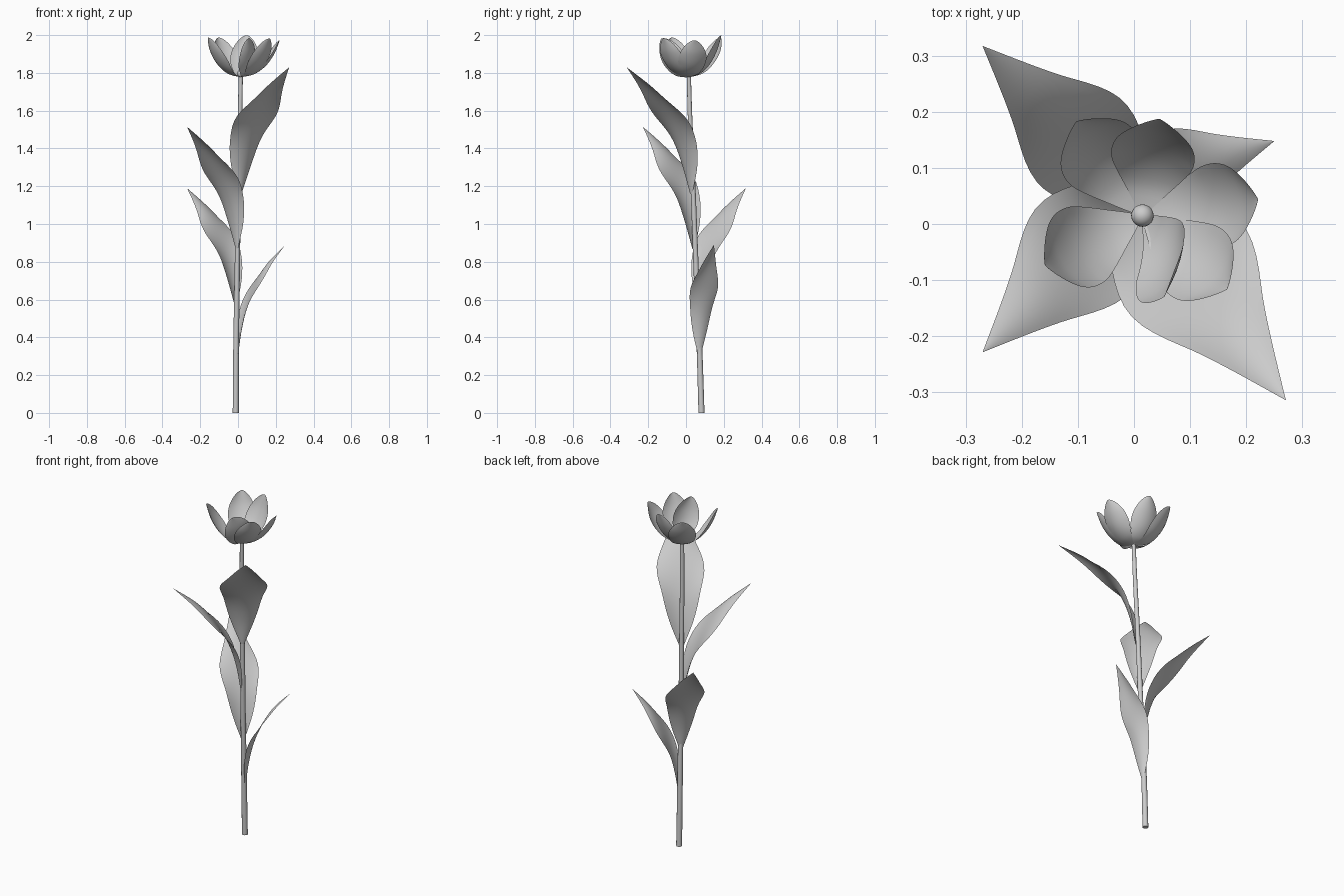
import bpy, bmesh, math
from mathutils import Vector, Matrix

if "Cube" in bpy.data.objects:
    bpy.data.objects.remove(bpy.data.objects["Cube"])


def spline(pts, t):
    """Catmull-Rom sample of a list of tuples, t in 0..1"""
    n = len(pts) - 1
    i = min(int(t * n), n - 1)
    f = t * n - i
    p1, p2 = Vector(pts[i]), Vector(pts[i + 1])
    p0 = Vector(pts[i - 1]) if i > 0 else 2 * p1 - p2
    p3 = Vector(pts[i + 2]) if i + 2 <= n else 2 * p2 - p1
    return 0.5 * (2 * p1 + (p2 - p0) * f + (2 * p0 - 5 * p1 + 4 * p2 - p3) * f * f
                  + (3 * p1 - p0 - 3 * p2 + p3) * f ** 3)


def finish(name, bm):
    me = bpy.data.meshes.new(name)
    bm.to_mesh(me)
    bm.free()
    for p in me.polygons:
        p.use_smooth = True
    ob = bpy.data.objects.new(name, me)
    bpy.context.collection.objects.link(ob)
    return ob


def blade(name, origin, azimuth, spine, width, cup, roll=0.0, rows=32, cols=12):
    """Curved thin sheet; spine holds (radius, height), width(t) is the half width"""
    tip = Vector((spine[-1][0], 0, spine[-1][1]))
    turn = (Matrix.Rotation(math.radians(azimuth), 3, 'Z')
            @ Matrix.Rotation(math.radians(roll), 3, tip))
    bm = bmesh.new()
    grid = []
    for i in range(rows + 1):
        t = math.sin(i / rows * math.pi / 2)  # denser rows near the tip
        p = spline(spine, t)
        d = (spline(spine, min(t + .01, 1)) - spline(spine, max(t - .01, 0))).normalized()
        normal = Vector((-d.y, 0, d.x))
        w = max(width(t), 0.0)
        row = []
        for j in range(cols + 1):
            s = 2 * j / cols - 1
            v = Vector((p.x, s * w, p.y)) + normal * (cup(t) * w * s * s)
            row.append(bm.verts.new(turn @ v + Vector(origin)))
        grid.append(row)
    for a, b in zip(grid, grid[1:]):
        for j in range(cols):
            bm.faces.new((a[j], a[j + 1], b[j + 1], b[j]))
    bmesh.ops.remove_doubles(bm, verts=bm.verts, dist=1e-5)
    return finish(name, bm)


# Stem: slightly leaning tapered tube
stem_path = [(-.012, .082, 0), (-.010, .071, .35), (-.004, .054, .75),
             (.003, .037, 1.2), (.010, .022, 1.55), (.015, .015, 1.79)]
bm = bmesh.new()
rings = []
for i in range(25):
    t = i / 24
    c = spline(stem_path, t)
    r = .016 - .005 * t
    rings.append([bm.verts.new(c + Vector((r * math.cos(k * math.pi / 6),
                                           r * math.sin(k * math.pi / 6), 0))) for k in range(12)])
for a, b in zip(rings, rings[1:]):
    for k in range(12):
        bm.faces.new((a[k], a[(k + 1) % 12], b[(k + 1) % 12], b[k]))
bm.faces.new(rings[0][::-1])
bm.faces.new(rings[-1])
stem = finish("stem", bm)
stem.data.polygons[-1].use_smooth = stem.data.polygons[-2].use_smooth = False

# Leaves: origin, azimuth, reach, height, half width
LEAF_SPINE = [(.03, 0), (.09, .22), (.19, .42), (.36, .62), (.62, .82), (1, 1)]
LEAF_WIDTH = [(.08, 0), (.52, 0), (.8, 0), (1, 0), (.55, 0), (0, 0)]
LEAF_CUP = [(.3, 0), (.3, 0), (.25, 0), (0, 0), (-.25, 0), (-.2, 0)]
LEAVES = [((-.008, .069, .30), 17, .27, .59, .075),
          ((-.006, .058, .57), 135.5, .37, .62, .105),
          ((0, .046, .87), 225.5, .385, .645, .112),
          ((.004, .036, 1.16), -52.7, .44, .67, .128)]
for i, (org, az, reach, height, half) in enumerate(LEAVES):
    blade(f"leaf_{i + 1}", org, az, [(r * reach, z * height) for r, z in LEAF_SPINE],
          lambda t: half * spline(LEAF_WIDTH, t).x, lambda t: spline(LEAF_CUP, t).x)

# Petals: azimuth, reach, height, roll
PETAL_SPINE = [(0, 0), (.33, .08), (.62, .29), (.85, .62), (1, 1)]
PETALS = [(125, .205, .21, 0), (80, .175, .222, 0), (8, .208, .195, 0),
          (-41, .2, .205, 0), (-75, .15, .205, 42), (207, .195, .21, 0)]
for i, (az, reach, height, roll) in enumerate(PETALS):
    blade(f"petal_{i + 1}", (.015, .015, 1.777), az,
          [(r * reach, z * height) for r, z in PETAL_SPINE],
          lambda t: .075 * max(math.sin(math.pi * t ** 1.4), 0) ** .62,
          lambda t: .3 * min(1, 2 * t), roll=roll)

# Round flower centre
bm = bmesh.new()
bmesh.ops.create_uvsphere(bm, u_segments=20, v_segments=12, radius=.02,
                          matrix=Matrix.Translation((.015, .015, 1.795)))
finish("flower_centre", bm)
